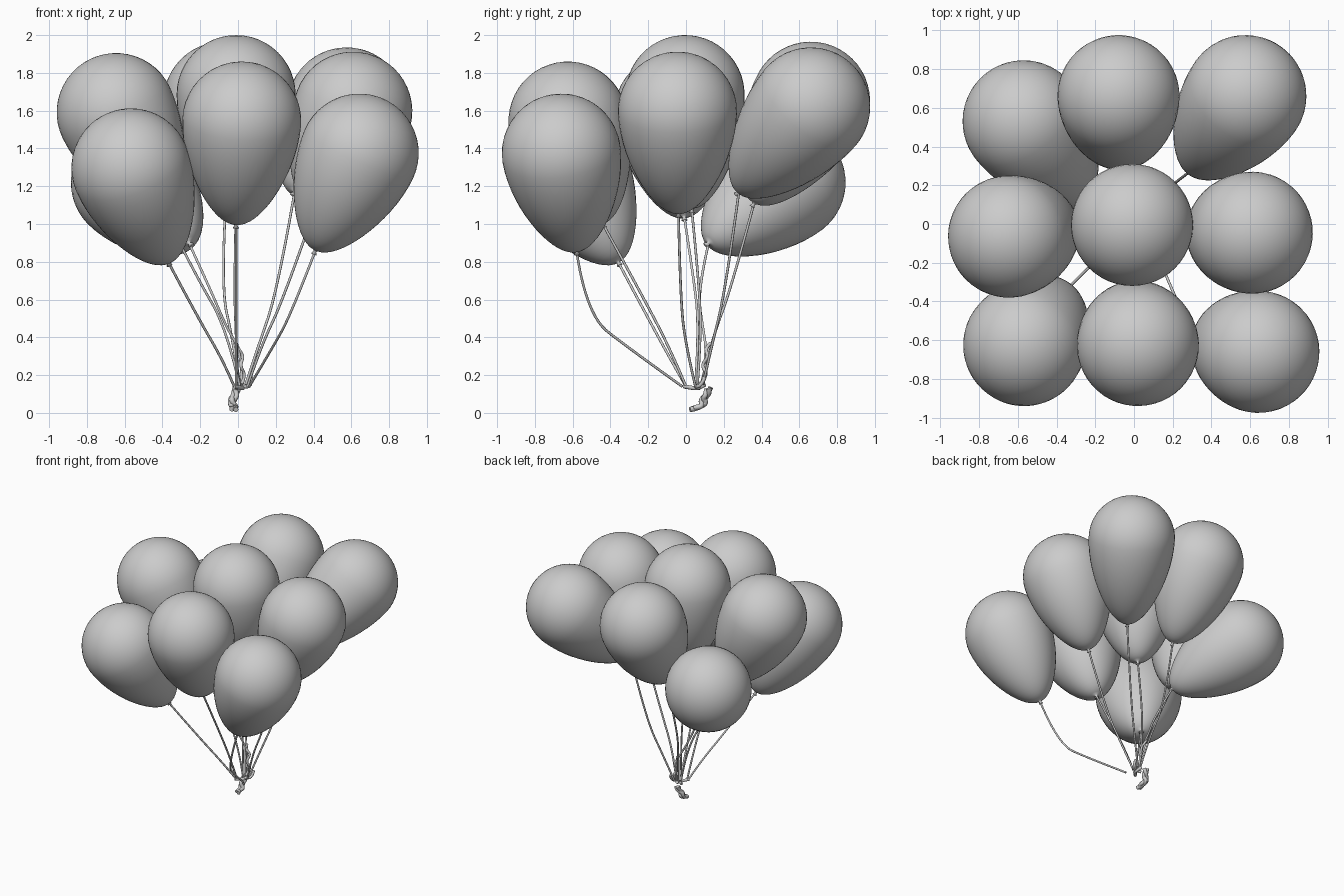
import bpy, bmesh, math
from mathutils import Vector

if "Cube" in bpy.data.objects:
    bpy.data.objects.remove(bpy.data.objects["Cube"])

R = 0.315  # balloon head radius


def egg_profile(length):
    """(radius, height) points from the tied tip up to the crown; head centre at 0."""
    pts = [(0.016, -length - 0.022), (0.008, -length - 0.008)]
    n = 16
    for i in range(n):
        a = math.radians(87 * (1 - i / n))
        s = math.sin(a)
        pts.append((R * math.cos(a) * (1 - 0.22 * s ** 1.6), -length * s))
    for i in range(12):
        a = math.radians(90 * i / 12)
        pts.append((R * math.cos(a), R * math.sin(a)))
    return pts


def balloon(name, head, tip, seg=48):
    head, tip = Vector(head), Vector(tip)
    axis = head - tip
    prof = egg_profile(axis.length)
    bm = bmesh.new()
    rings = [[bm.verts.new((r * math.cos(2 * math.pi * k / seg),
                            r * math.sin(2 * math.pi * k / seg), z))
              for k in range(seg)] for r, z in prof]
    for lo, hi in zip(rings, rings[1:]):
        for k in range(seg):
            j = (k + 1) % seg
            bm.faces.new((lo[k], lo[j], hi[j], hi[k]))
    crown = bm.verts.new((0, 0, R))
    for k in range(seg):
        bm.faces.new((rings[-1][k], rings[-1][(k + 1) % seg], crown))
    bm.faces.new(rings[0][::-1])
    for f in bm.faces:
        f.smooth = True
    me = bpy.data.meshes.new(name)
    bm.to_mesh(me)
    bm.free()
    ob = bpy.data.objects.new(name, me)
    ob.location = head
    ob.rotation_mode = 'QUATERNION'
    ob.rotation_quaternion = axis.to_track_quat('Z', 'Y')
    bpy.context.collection.objects.link(ob)


def cord(name, pts, radius):
    cu = bpy.data.curves.new(name, 'CURVE')
    cu.dimensions = '3D'
    cu.bevel_depth = radius
    cu.bevel_resolution = 2
    cu.use_fill_caps = True
    sp = cu.splines.new('NURBS')
    sp.points.add(len(pts) - 1)
    for p, co in zip(sp.points, pts):
        p.co = (*co, 1)
    sp.order_u = 3
    sp.use_endpoint_u = True
    sp.resolution_u = 8
    ob = bpy.data.objects.new(name, cu)
    bpy.context.collection.objects.link(ob)


# name, head centre, tip, string points below the tip
balloons = [
    ("back_left", (-0.57, 0.53, 1.22), (-0.26, 0.12, 0.90),
     [(-0.14, 0.06, 0.64), (-0.06, 0.09, 0.45), (0.02, 0.11, 0.32), (0.02, 0.09, 0.15)]),
    ("back_middle", (-0.08, 0.66, 1.65), (-0.065, 0.36, 1.11),
     [(-0.09, 0.24, 0.66), (-0.03, 0.14, 0.40), (0.01, 0.08, 0.15)]),
    ("back_right", (0.575, 0.66, 1.62), (0.30, 0.28, 1.17),
     [(0.21, 0.21, 0.65), (0.10, 0.13, 0.33), (0.04, 0.09, 0.15)]),
    ("middle_left", (-0.645, -0.065, 1.59), (-0.38, -0.01, 1.04),
     [(-0.22, 0.04, 0.72), (-0.06, 0.07, 0.45), (0.01, 0.05, 0.14)]),
    ("centre", (-0.01, -0.005, 1.685), (-0.01, 0.03, 1.08),
     [(-0.02, 0.07, 0.68), (-0.01, 0.08, 0.40), (0.0, 0.06, 0.14)]),
    ("middle_right", (0.608, -0.045, 1.597), (0.40, -0.04, 1.06),
     [(0.24, -0.03, 0.60), (0.12, 0.0, 0.35), (0.05, 0.05, 0.14)]),
    ("front_left", (-0.567, -0.625, 1.297), (-0.37, -0.36, 0.80),
     [(-0.21, -0.20, 0.50), (-0.08, -0.08, 0.28), (-0.02, 0.0, 0.14)]),
    ("front_middle", (0.02, -0.625, 1.545), (-0.01, -0.44, 1.0),
     [(-0.01, -0.22, 0.60), (-0.01, -0.08, 0.33), (-0.01, 0.0, 0.14)]),
    ("front_right", (0.642, -0.66, 1.375), (0.41, -0.58, 0.86),
     [(0.28, -0.53, 0.52), (0.18, -0.30, 0.34), (0.06, -0.02, 0.14)]),
]
for name, head, tip, path in balloons:
    balloon(name + "_balloon", head, tip)
    cord(name + "_string", [tip] + path, 0.007)

# Gathered strands where the strings meet
cord("gather_cross", [(-0.02, -0.01, 0.14), (0.02, 0.03, 0.132), (0.03, 0.07, 0.13),
                      (0.01, 0.10, 0.15)], 0.011)
cord("gather_side", [(-0.01, 0.07, 0.13), (0.03, 0.04, 0.14), (0.07, 0.08, 0.14),
                     (0.07, 0.10, 0.19)], 0.010)
# Loose twist standing above the knot
cord("twisted_strand", [(0.02, 0.07, 0.15), (0.04, 0.12, 0.20), (0.01, 0.08, 0.25),
                        (0.03, 0.12, 0.30), (0.0, 0.10, 0.34), (-0.01, 0.13, 0.37)], 0.009)
# Frayed tail under the knot: three strands wound around a bent path
tail = [(-0.01, 0.12, 0.13), (-0.01, 0.115, 0.10), (-0.03, 0.09, 0.075),
        (-0.03, 0.095, 0.05), (-0.02, 0.075, 0.03), (-0.02, 0.03, 0.022)]
for s in range(3):
    pts = []
    for i, p in enumerate(tail):
        a = 2 * math.pi * s / 3 + i * 1.1
        pts.append((p[0] + 0.013 * math.cos(a), p[1] + 0.013 * math.sin(a),
                    max(p[2], 0.02) + 0.006 * math.sin(a)))
    cord("tail_strand_%d" % (s + 1), pts, 0.014)
